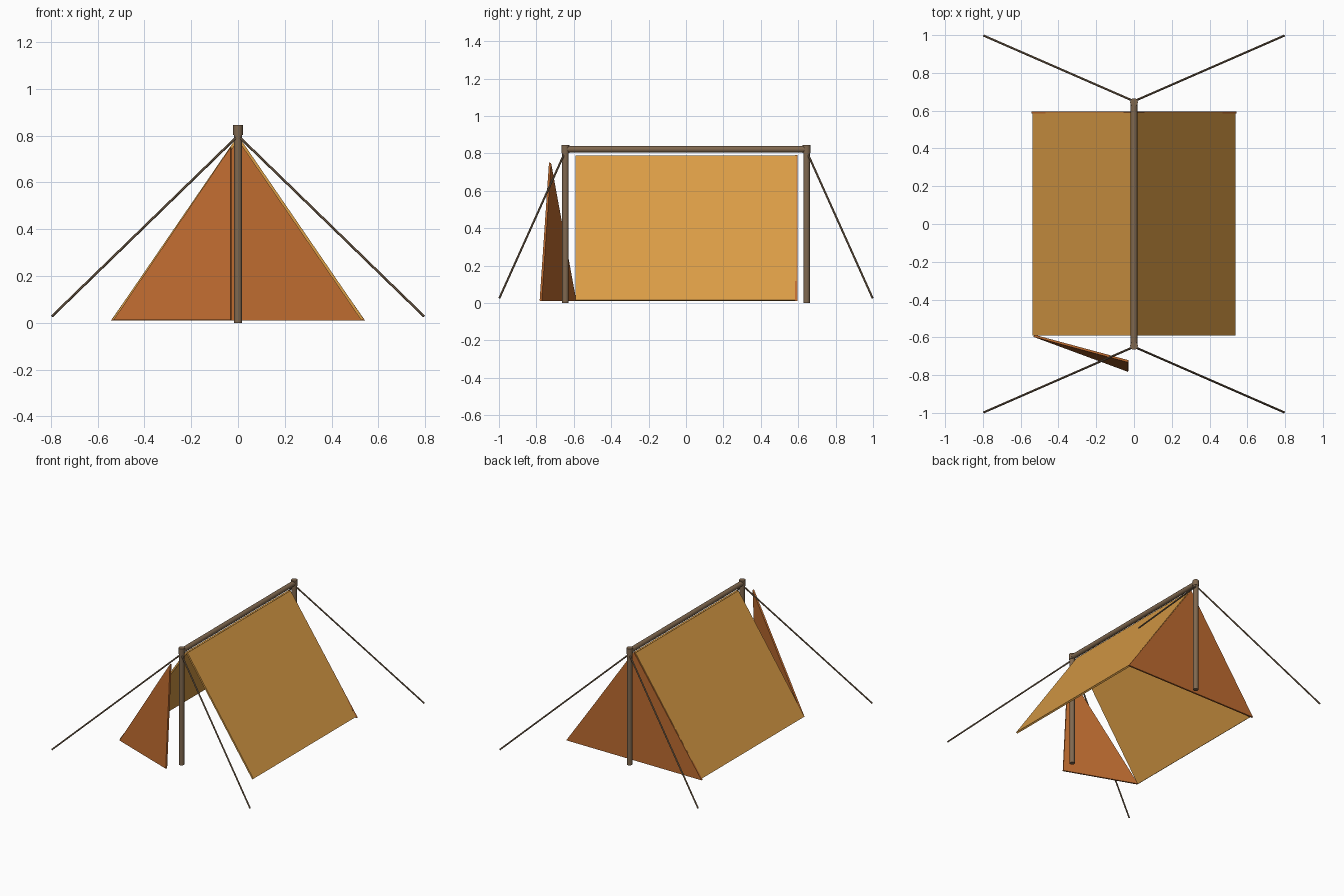
import bpy, math
from mathutils import Vector

cube = bpy.data.objects.get("Cube")
if cube:
    bpy.data.objects.remove(cube, do_unlink=True)


def material(name, hex_rgb):
    srgb = [int(hex_rgb[i:i + 2], 16) / 255 for i in (0, 2, 4)]
    colour = [((c + 0.055) / 1.055) ** 2.4 for c in srgb] + [1.0]
    mat = bpy.data.materials.new(name)
    mat.use_nodes = True
    mat.diffuse_color = colour
    mat.node_tree.nodes["Principled BSDF"].inputs["Base Color"].default_value = colour
    return mat


CANVAS = material("ochre canvas", "DB9D46")
PANEL = material("rust canvas", "BF6C30")
WOOD = material("weathered wood", "80684F")
ROPE = material("rope", "806A52")


def rod(name, start, end, radius, mat, sides=12):
    """Cylinder running between two points."""
    start, end = Vector(start), Vector(end)
    axis = end - start
    bpy.ops.mesh.primitive_cylinder_add(
        vertices=sides, radius=radius, depth=axis.length,
        location=(start + end) / 2,
        rotation=axis.to_track_quat('Z', 'Y').to_euler())
    obj = bpy.context.object
    obj.name = name
    obj.data.materials.append(mat)
    bpy.ops.object.shade_smooth_by_angle(angle=math.radians(40))
    return obj


def sheet(name, corners, mat, thickness=0.012):
    """Flat cloth panel given a little thickness."""
    mesh = bpy.data.meshes.new(name)
    mesh.from_pydata(corners, [], [range(len(corners))])
    mesh.materials.append(mat)
    obj = bpy.data.objects.new(name, mesh)
    bpy.context.collection.objects.link(obj)
    solid = obj.modifiers.new("thickness", 'SOLIDIFY')
    solid.thickness = thickness
    solid.offset = 0
    return obj


# Frame: ridge pole, uprights, and joint caps
POLE_Y = 0.645
rod("ridge_pole", (0, -POLE_Y, 0.822), (0, POLE_Y, 0.822), 0.018, WOOD)
for end, sy in (("front", -1), ("back", 1)):
    y = sy * POLE_Y
    rod(end + "_pole", (0, y, 0), (0, y, 0.82), 0.018, WOOD)
    rod(end + "_pole_cap", (0, y, 0.803), (0, y, 0.845), 0.021, WOOD)
    # Guy ropes
    for side, sx in (("left", 1), ("right", -1)):
        rod(f"{end}_{side}_guy_rope", (0, sy * 0.65, 0.80),
            (sx * 0.795, sy * 0.997, 0.028), 0.0055, ROPE, 8)

# Roof: two sloping sheets
for side, sx in (("left", 1), ("right", -1)):
    sheet(side + "_roof_sheet",
          [(sx * 0.003, -0.59, 0.786), (sx * 0.532, -0.59, 0.014),
           (sx * 0.532, 0.59, 0.014), (sx * 0.003, 0.59, 0.786)], CANVAS)

# Closed back wall
sheet("back_wall", [(-0.543, 0.59, 0.01), (0.543, 0.59, 0.01), (0, 0.59, 0.792)], PANEL)

# Door flap swung open at the front
sheet("door_flap", [(-0.53, -0.592, 0.012), (-0.03, -0.777, 0.012),
                    (-0.03, -0.727, 0.75)], PANEL)
